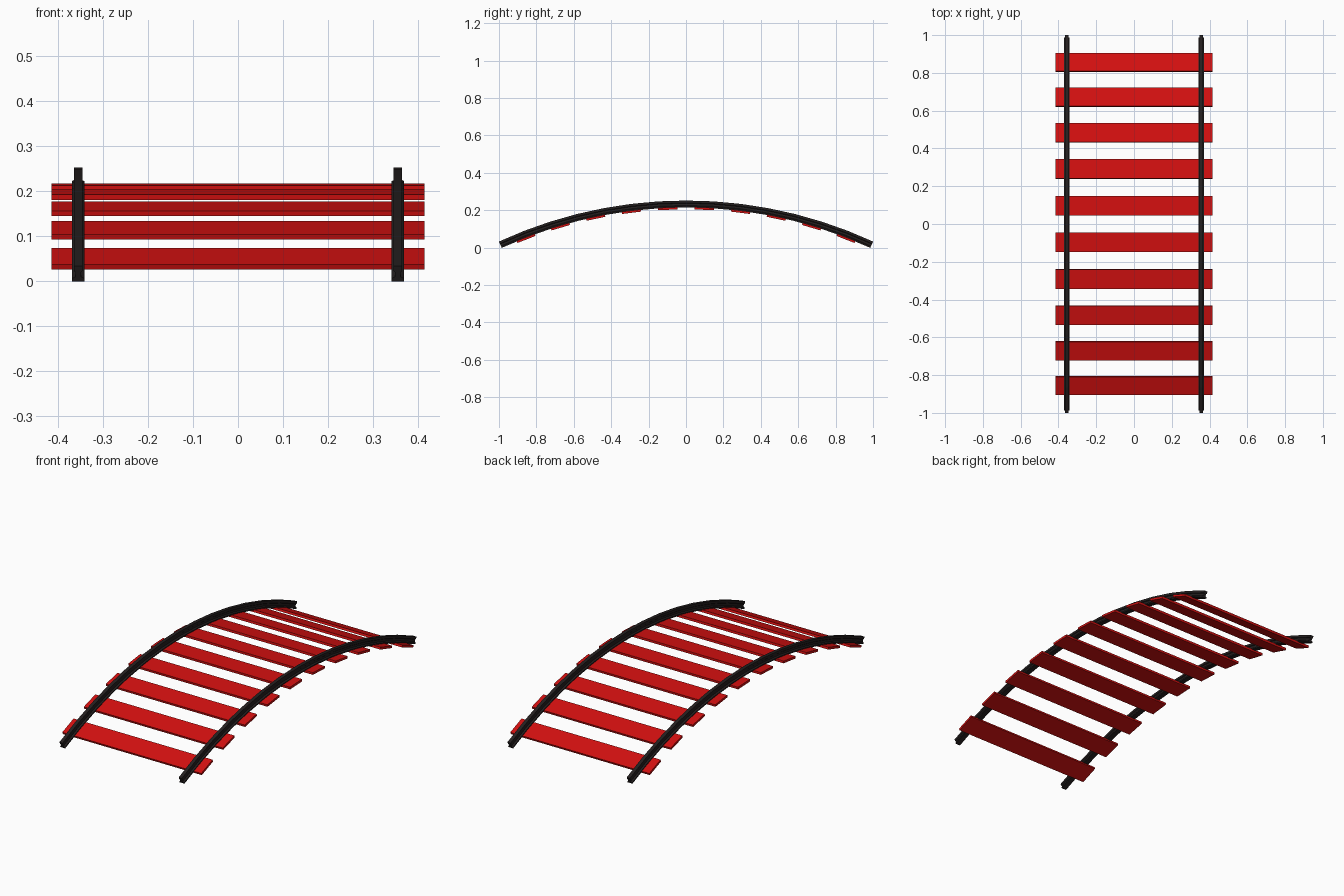
import bpy, bmesh, math

if "Cube" in bpy.data.objects:
    bpy.data.objects.remove(bpy.data.objects["Cube"])

R_BASE = 2.354            # radius of the rail underside
Z_C = 0.215 - R_BASE      # height of the arc centre
HALF_ANGLE = math.asin(0.985 / R_BASE)


def material(name, rgb):
    m = bpy.data.materials.new(name)
    m.diffuse_color = (*rgb, 1)
    m.use_nodes = True
    m.node_tree.nodes["Principled BSDF"].inputs["Base Color"].default_value = m.diffuse_color
    return m


RED = material("red", (0.65, 0.005, 0.005))
BLACK = material("near black", (0.018, 0.014, 0.014))


def arc_point(x, radius, a):
    return (x, radius * math.sin(a), Z_C + radius * math.cos(a))


def sweep(name, profile, angles, mat):
    """Sweep a closed (x, height) profile along the arc, with capped ends."""
    bm = bmesh.new()
    rings = [[bm.verts.new(arc_point(x, R_BASE + h, a)) for x, h in profile]
             for a in angles]
    n = len(profile)
    for r0, r1 in zip(rings, rings[1:]):
        for i in range(n):
            j = (i + 1) % n
            bm.faces.new((r0[i], r0[j], r1[j], r1[i]))
    bm.faces.new(rings[0])
    bm.faces.new(rings[-1])
    bmesh.ops.recalc_face_normals(bm, faces=bm.faces)
    mesh = bpy.data.meshes.new(name)
    bm.to_mesh(mesh)
    bm.free()
    mesh.materials.append(mat)
    ob = bpy.data.objects.new(name, mesh)
    bpy.context.collection.objects.link(ob)
    return ob


# Rails: wide foot, thin web, narrower head
half = [(0.014, 0.0), (0.014, 0.007), (0.006, 0.011),
        (0.006, 0.022), (0.0095, 0.025), (0.0095, 0.037)]
profile = half + [(-x, h) for x, h in reversed(half)]
SEGMENTS = 14
rail_angles = [HALF_ANGLE * (2 * i / SEGMENTS - 1) for i in range(SEGMENTS + 1)]
for side, cx in (("left", -0.356), ("right", 0.356)):
    sweep(side + "_rail", [(cx + x, h) for x, h in profile], rail_angles, BLACK)

# Sleepers: flat planks under the rails, tilted along the arc
plank = [(-0.415, -0.010), (0.415, -0.010), (0.415, 0.002), (-0.415, 0.002)]
HALF_PLANK = 0.0515 / R_BASE
for i in range(10):
    a = 0.0828 * (i - 4.5)
    sweep(f"sleeper_{i + 1}", plank, [a - HALF_PLANK, a + HALF_PLANK], RED)
